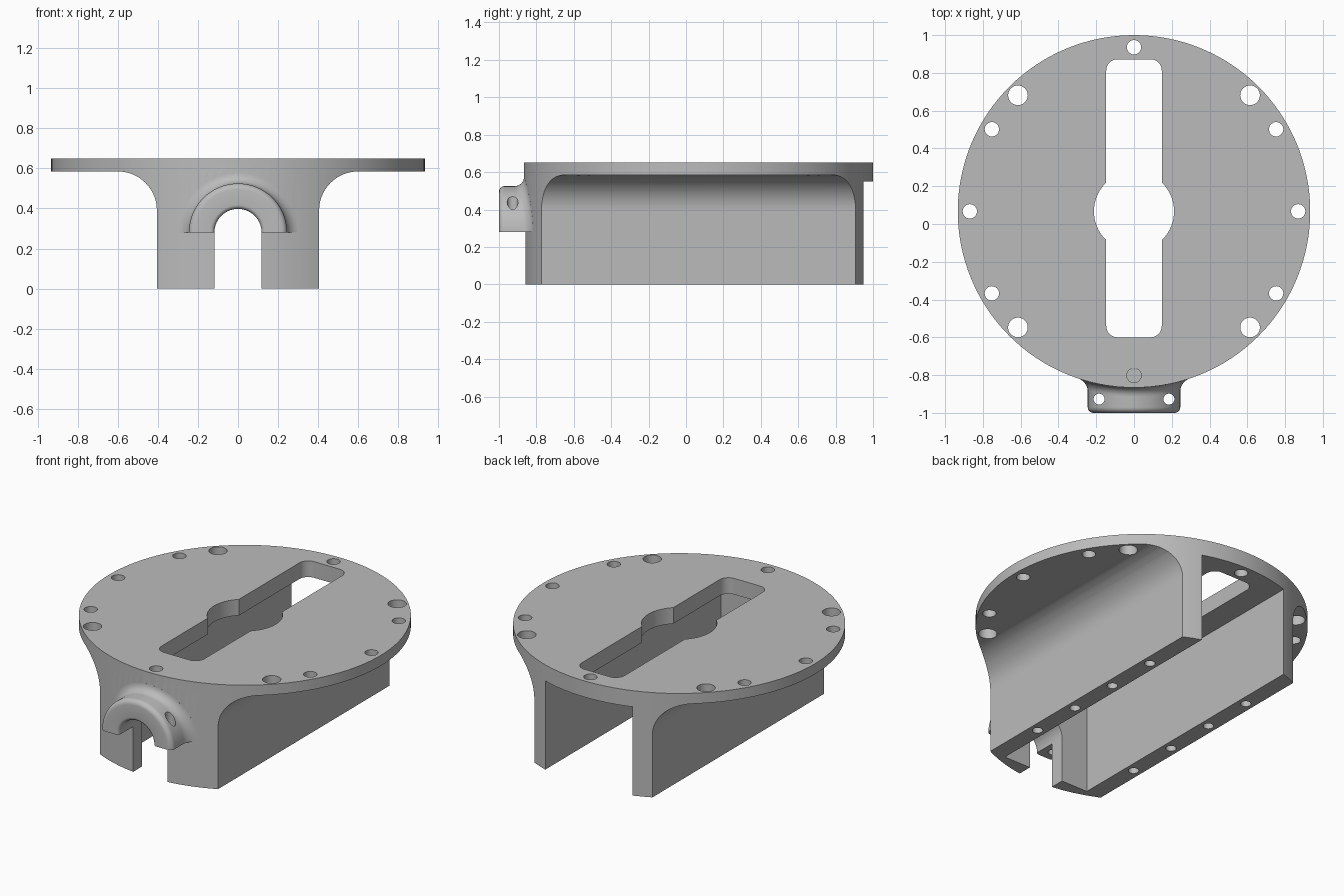
import bpy, bmesh
from math import sin, cos, pi, sqrt, radians

if "Cube" in bpy.data.objects:
    bpy.data.objects.remove(bpy.data.objects["Cube"], do_unlink=True)

CY, R = 0.067, 0.933           # disc centre and radius
TOP, UNDER, CEIL = 0.65, 0.585, 0.55
LEG_OUT, LEG_IN = 0.405, 0.30
ARCH_Z, ARCH_R = 0.28, 0.118

grey = bpy.data.materials.new("grey plastic")
grey.use_nodes = True
colour = (0.5, 0.5, 0.5, 1)
grey.diffuse_color = colour
grey.node_tree.nodes["Principled BSDF"].inputs["Base Color"].default_value = colour


def finish(bm, name):
    bmesh.ops.recalc_face_normals(bm, faces=bm.faces)
    mesh = bpy.data.meshes.new(name)
    bm.to_mesh(mesh)
    bm.free()
    mesh.materials.append(grey)
    ob = bpy.data.objects.new(name, mesh)
    bpy.context.collection.objects.link(ob)
    return ob


def prism(name, points, offset):
    """Extrude a closed outline of 3D points along an offset vector."""
    bm = bmesh.new()
    face = bm.faces.new([bm.verts.new(p) for p in points])
    new = bmesh.ops.extrude_face_region(bm, geom=[face])["geom"]
    bmesh.ops.translate(bm, vec=offset, verts=[v for v in new if isinstance(v, bmesh.types.BMVert)])
    return finish(bm, name)


def arc(cx, cy, r, start, end, n):
    return [(cx + r * cos(radians(start + (end - start) * i / n)),
             cy + r * sin(radians(start + (end - start) * i / n))) for i in range(n + 1)]


def cylinder(name, x, y, r, z0, z1, n=32):
    ring = arc(x, y, r, 0, 360, n)[:-1]
    return prism(name, [(px, py, z0) for px, py in ring], (0, 0, z1 - z0))


def box(name, x0, x1, y0, y1, z0, z1):
    return prism(name, [(x0, y0, z0), (x1, y0, z0), (x1, y1, z0), (x0, y1, z0)], (0, 0, z1 - z0))


def boolean(target, tool, operation):
    mod = target.modifiers.new("cut", "BOOLEAN")
    mod.operation, mod.solver, mod.object = operation, "EXACT", tool
    with bpy.context.temp_override(object=target, active_object=target, selected_objects=[target]):
        bpy.ops.object.modifier_apply(modifier=mod.name)
    bpy.data.objects.remove(tool, do_unlink=True)


# Flange and body profile with filleted shoulders, trimmed to a round outline
fr = UNDER - 0.39
right = [(LEG_OUT, 0)] + arc(LEG_OUT + fr, UNDER - fr, fr, 180, 90, 14) + [(1.1, UNDER), (1.1, TOP)]
outline = right + [(-x, z) for x, z in reversed(right)]
base = prism("flanged_base", [(x, -1.1, z) for x, z in outline], (0, 2.4, 0))
boolean(base, cylinder("trim", 0, CY, R, -0.2, 0.9, 128), "INTERSECT")

# Channel between the two legs, open at the back
boolean(base, box("channel", -LEG_IN, LEG_IN, -0.77, 1.2, -0.1, CEIL), "DIFFERENCE")


# Half-ring collar on the front, its root fillet following the curved wall
def wall(x):
    return CY - sqrt(R * R - x * x)


def collar():
    ro, root, edge, rim = 0.245, 0.05, 0.03, 0.02
    bm = bmesh.new()
    rings = []
    steps = 40
    for i in range(steps + 1):
        a = pi * i / steps
        section = [(0.09, -0.82), (0.09, -0.9), (ARCH_R, -1 + rim)]
        section += arc(ARCH_R + rim, -1 + rim, rim, 200, 270, 4)
        section += arc(ro - edge, -1 + edge, edge, 270, 360, 6)
        for r, t in arc(ro + root, root, root, 180, 270, 8):
            section.append((r, wall(r * cos(a)) - t))
        r = ro + root
        section.append((r, wall(r * cos(a)) + 0.02))
        rings.append([bm.verts.new((r * cos(a), y, ARCH_Z + r * sin(a))) for r, y in section])
    n = len(rings[0])
    for p, q in zip(rings, rings[1:]):
        for k in range(n):
            bm.faces.new((p[k], p[(k + 1) % n], q[(k + 1) % n], q[k]))
    bm.faces.new(rings[0])
    bm.faces.new(rings[-1])
    return finish(bm, "collar")


boolean(base, collar(), "UNION")

# Arched notch through the front wall and collar
notch = [(ARCH_R, -0.1)] + arc(0, ARCH_Z, ARCH_R, 0, 180, 28) + [(-ARCH_R, -0.1)]
boolean(base, prism("notch", [(x, -1.2, z) for x, z in notch], (0, 0.55, 0)), "DIFFERENCE")

# Long rounded slot with a round opening in the middle of the top
sx, y0, y1, cr = 0.147, -0.6, 0.872, 0.06
slot = []
for x, y, start in ((sx - cr, y1 - cr, 0), (cr - sx, y1 - cr, 90),
                    (cr - sx, y0 + cr, 180), (sx - cr, y0 + cr, 270)):
    slot += arc(x, y, cr, start, start + 90, 8)
boolean(base, prism("slot", [(x, y, 0.5) for x, y in slot], (0, 0, 0.3)), "DIFFERENCE")
boolean(base, cylinder("opening", 0, CY, 0.212, 0.5, 0.8, 64), "DIFFERENCE")

# Bolt holes around the flange
small = [(angle, 0.038) for angle in (0, 30, 90, 150, 180, 210, 270, 330)]
large = [(angle, 0.052) for angle in (45, 135, 225, 315)]
for angle, r in small + large:
    a = radians(angle)
    boolean(base, cylinder("bolt_hole", 0.869 * cos(a), CY + 0.869 * sin(a), r, 0.48, 0.8), "DIFFERENCE")

for side in (-1, 1):
    # Screw holes down through the collar
    boolean(base, cylinder("collar_hole", side * 0.185, -0.927, 0.029, 0.2, 0.56, 24), "DIFFERENCE")
    # Blind screw holes under each leg
    for i in range(4):
        boolean(base, cylinder("leg_hole", side * 0.352, CY + (i - 1.5) * 0.327, 0.03, -0.1, 0.12, 24),
                "DIFFERENCE")

# Smooth curved surfaces, sharp edges kept
bpy.ops.object.select_all(action="DESELECT")
base.select_set(True)
bpy.context.view_layer.objects.active = base
bpy.ops.object.shade_smooth_by_angle(angle=radians(30))
